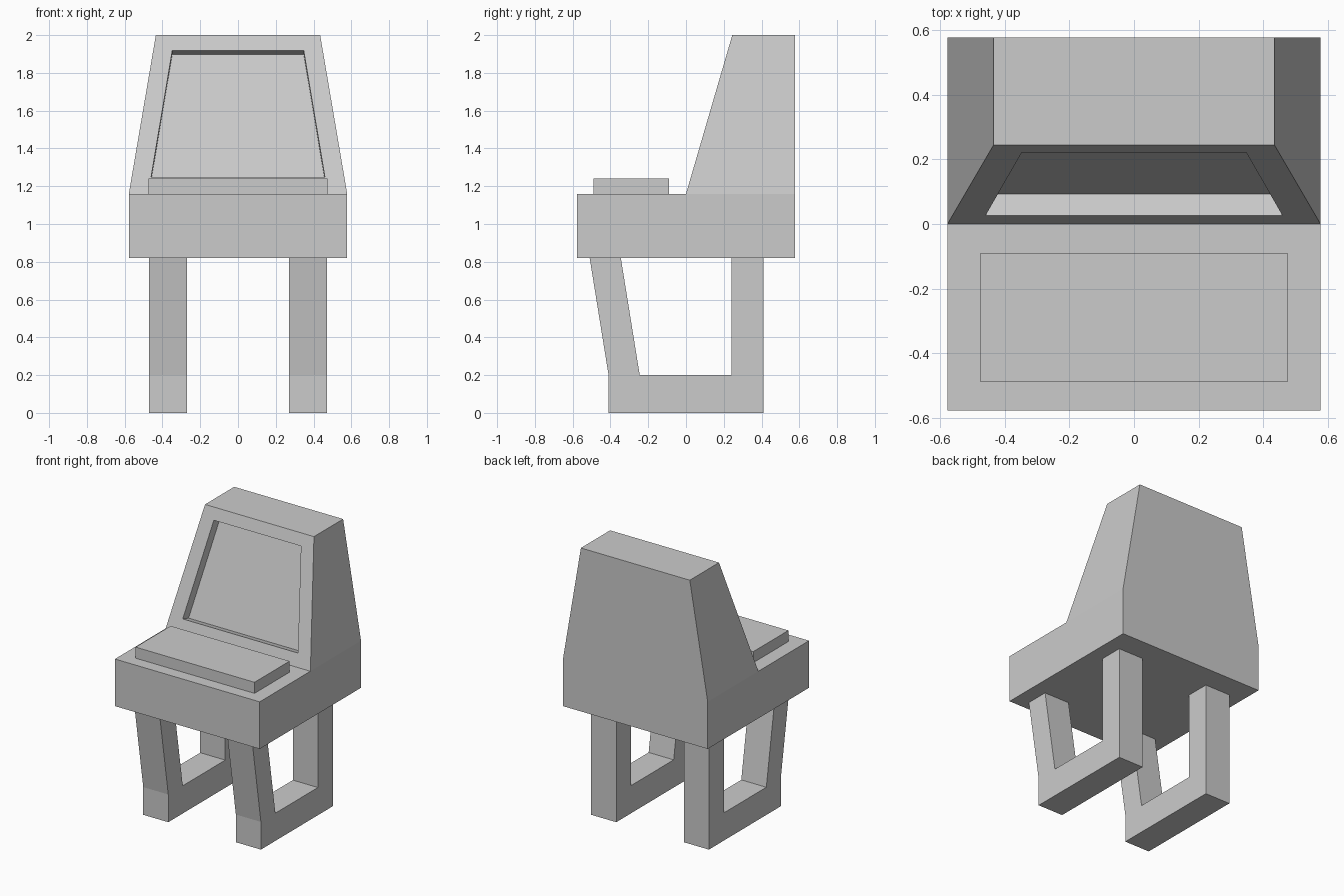
import bpy, bmesh
from mathutils import Vector

if "Cube" in bpy.data.objects:
    bpy.data.objects.remove(bpy.data.objects["Cube"])

HALF, BASE_Z, DECK_Z, TOP_Z = 0.578, 0.82, 1.16, 2.0
SLOPE = 0.245 / (TOP_Z - DECK_Z)          # y per z on the screen face


def finish(name, bm):
    bmesh.ops.recalc_face_normals(bm, faces=bm.faces)
    mesh = bpy.data.meshes.new(name)
    bm.to_mesh(mesh)
    bm.free()
    obj = bpy.data.objects.new(name, mesh)
    bpy.context.collection.objects.link(obj)
    return obj


def box_bm(lo, hi):
    bm = bmesh.new()
    bmesh.ops.create_cube(bm, size=1)
    for v in bm.verts:
        v.co = [a + (b - a) * (c + 0.5) for a, b, c in zip(lo, hi, v.co)]
    return bm


def prism(name, profile, x0, x1):
    """Extrude a (y, z) profile along x."""
    bm = bmesh.new()
    face = bm.faces.new([bm.verts.new((x0, y, z)) for y, z in profile])
    ext = bmesh.ops.extrude_face_region(bm, geom=[face], use_keep_orig=True)["geom"]
    for v in ext:
        if isinstance(v, bmesh.types.BMVert):
            v.co.x = x1
    return finish(name, bm)


# Cabinet: base block whose rear top is pulled up into a tapered hood
bm = box_bm((-HALF, -HALF, BASE_Z), (HALF, HALF, DECK_Z))
bmesh.ops.bisect_plane(bm, geom=bm.verts[:] + bm.edges[:] + bm.faces[:],
                       plane_co=(0, 0, 0), plane_no=(0, 1, 0))
bm.normal_update()
rear = next(f for f in bm.faces if f.normal.z > 0.9 and f.calc_center_median().y > 0)
hood = bmesh.ops.extrude_discrete_faces(bm, faces=[rear])["faces"][0]
for v in hood.verts:
    v.co = (0.435 if v.co.x > 0 else -0.435, 0.245 if v.co.y < 0.1 else HALF, TOP_Z)
bm.normal_update()

# Screen recess: inset the sloped face, then sink it along its normal
screen = next(f for f in bm.faces
              if f.normal.y < -0.5 and f.calc_center_median().z > DECK_Z + 0.1)
screen = bmesh.ops.extrude_discrete_faces(bm, faces=[screen])["faces"][0]
mid_z = (DECK_Z + TOP_Z) / 2
for v in screen.verts:
    x, z = (0.348, 1.918) if v.co.z > mid_z else (0.46, 1.25)
    v.co = (x if v.co.x > 0 else -x, (z - DECK_Z) * SLOPE, z)
screen = bmesh.ops.extrude_discrete_faces(bm, faces=[screen])["faces"][0]
inward = Vector((0, 1, -SLOPE)).normalized() * 0.07
bmesh.ops.translate(bm, verts=screen.verts[:], vec=inward)
finish("cabinet", bm)

# Raised control panel on the deck
finish("control_panel", box_bm((-0.475, -0.49, DECK_Z), (0.475, -0.09, 1.24)))

# U-shaped legs with a raked front post
leg = [(-0.41, 0), (0.41, 0), (0.41, BASE_Z), (0.24, BASE_Z), (0.24, 0.2),
       (-0.245, 0.2), (-0.345, BASE_Z), (-0.51, BASE_Z), (-0.41, 0.2)]
for side, s in (("left", -1), ("right", 1)):
    prism(f"{side}_leg", leg, s * 0.27, s * 0.47)
